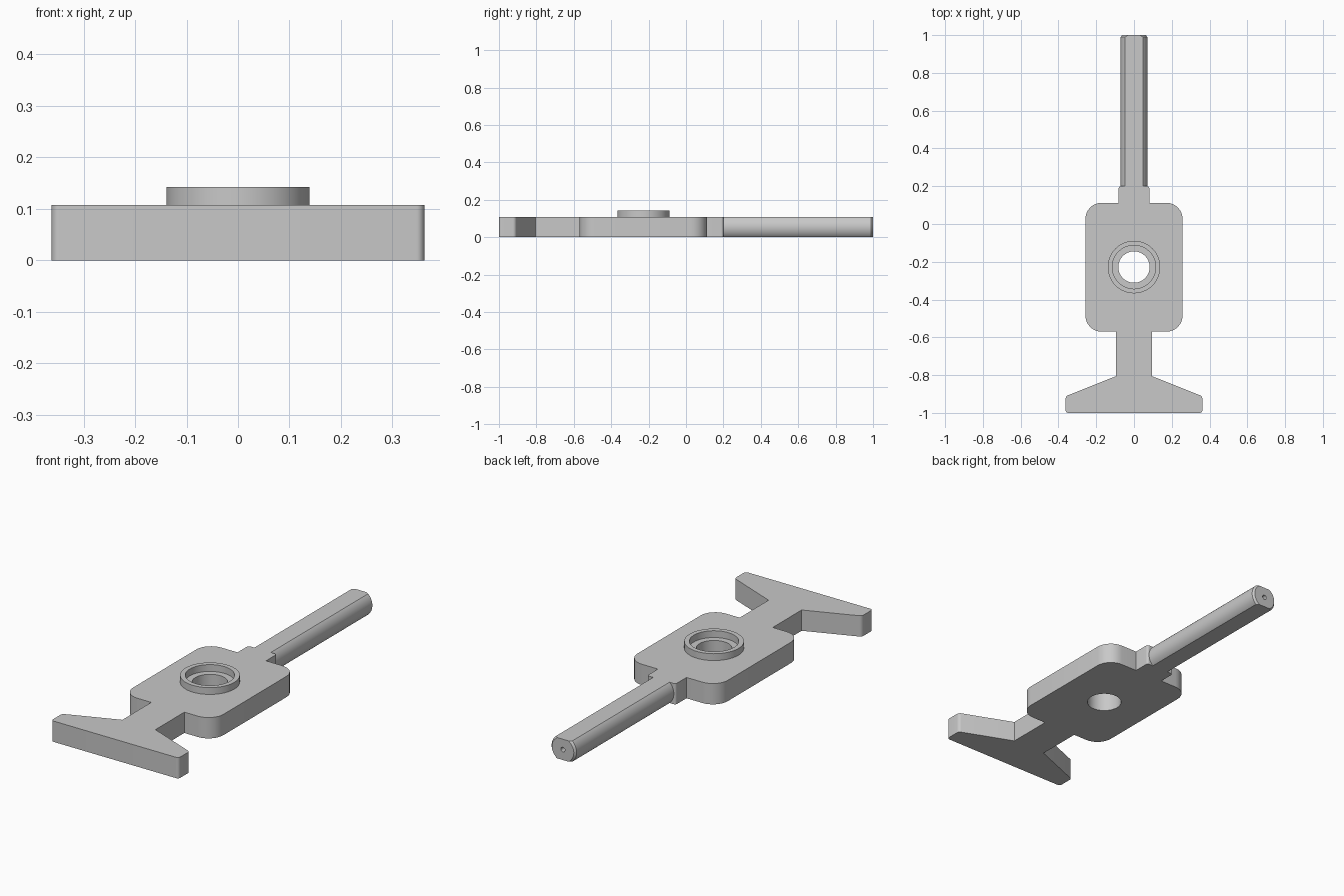
import bpy, bmesh, math
from mathutils import Vector, Matrix

cube = bpy.data.objects.get("Cube")
if cube:
    bpy.data.objects.remove(cube, do_unlink=True)

THICK = 0.107
HOLE_Y = -0.228

grey = bpy.data.materials.new("plain grey")
grey.use_nodes = True
colour = (0.58, 0.58, 0.58, 1)
grey.diffuse_color = colour
grey.node_tree.nodes["Principled BSDF"].inputs["Base Color"].default_value = colour


def make_object(name, bm):
    bmesh.ops.recalc_face_normals(bm, faces=bm.faces)
    mesh = bpy.data.meshes.new(name)
    bm.to_mesh(mesh)
    bm.free()
    mesh.materials.append(grey)
    obj = bpy.data.objects.new(name, mesh)
    bpy.context.collection.objects.link(obj)
    return obj


def activate(obj):
    bpy.ops.object.select_all(action='DESELECT')
    obj.select_set(True)
    bpy.context.view_layer.objects.active = obj


def smooth(obj):
    activate(obj)
    bpy.ops.object.shade_smooth_by_angle(angle=math.radians(30))


def rounded(corners, steps=8):
    """Replace each corner (x, y, radius) of a closed outline with an arc."""
    points = []
    for i, (x, y, r) in enumerate(corners):
        p = Vector((x, y))
        if r == 0:
            points.append(p)
            continue
        a = (Vector(corners[i - 1][:2]) - p).normalized()
        b = (Vector(corners[(i + 1) % len(corners)][:2]) - p).normalized()
        half = a.angle(b) / 2
        centre = p + (a + b).normalized() * r / math.sin(half)
        start = (p + a * r / math.tan(half) - centre).normalized()
        end = (p + b * r / math.tan(half) - centre).normalized()
        points += [centre + r * start.slerp(end, k / steps) for k in range(steps + 1)]
    return points


def lathe(name, profile, matrix, segments=64):
    """Spin a closed (radius, height) profile about z, then place it."""
    bm = bmesh.new()
    verts = [bm.verts.new((r, 0, h)) for r, h in profile]
    edges = [bm.edges.new((verts[i - 1], v)) for i, v in enumerate(verts)]
    bmesh.ops.spin(bm, geom=verts + edges, axis=(0, 0, 1), cent=(0, 0, 0),
                   angle=math.tau, steps=segments)
    bmesh.ops.remove_doubles(bm, verts=bm.verts, dist=1e-5)
    bm.transform(matrix)
    return make_object(name, bm)


def drill(obj, radius, length, matrix, segments):
    """Cut a round hole and discard the cutter."""
    bm = bmesh.new()
    bmesh.ops.create_cone(bm, cap_ends=True, segments=segments, radius1=radius,
                          radius2=radius, depth=length, matrix=matrix)
    cutter = make_object("hole_cutter", bm)
    cutter.hide_render = True
    mod = obj.modifiers.new("hole", 'BOOLEAN')
    mod.operation = 'DIFFERENCE'
    mod.solver = 'EXACT'
    mod.object = cutter
    activate(obj)
    bpy.ops.object.modifier_apply(modifier=mod.name)
    bpy.data.objects.remove(cutter, do_unlink=True)


# Flat body: flared foot, neck, rounded block and shoulder tab
half = [(0.362, -1, 0.015), (0.362, -0.912, 0.02), (0.094, -0.805, 0),
        (0.094, -0.57, 0), (0.257, -0.57, 0.085), (0.257, 0.112, 0.085),
        (0.081, 0.112, 0), (0.081, 0.2, 0.012)]
outline = rounded(half + [(-x, y, r) for x, y, r in reversed(half)])
bm = bmesh.new()
base = bm.faces.new([bm.verts.new((p.x, p.y, 0)) for p in outline])
top = bmesh.ops.extrude_face_region(bm, geom=[base])["geom"]
bmesh.ops.translate(bm, vec=(0, 0, THICK),
                    verts=[v for v in top if isinstance(v, bmesh.types.BMVert)])
body = make_object("body_plate", bm)
drill(body, 0.083, 1, Matrix.Translation((0, HOLE_Y, 0)), 64)
smooth(body)

# Raised collar around the hole
collar = lathe("collar", [(0.115, THICK), (0.139, THICK), (0.139, 0.142), (0.115, 0.142)],
               Matrix.Translation((0, HOLE_Y, 0)))
smooth(collar)

# Round rod with flats on top and bottom and a chamfered end
to_back = Matrix.Translation((0, 0, THICK / 2)) @ Matrix.Rotation(-math.pi / 2, 4, 'X')
rod = lathe("rod", [(0, 0.195), (0.071, 0.195), (0.071, 0.99), (0.062, 1), (0, 1)], to_back)
bm = bmesh.new()
bm.from_mesh(rod.data)
for height, side in ((0, -1), (THICK, 1)):
    bmesh.ops.bisect_plane(bm, geom=bm.verts[:] + bm.edges[:] + bm.faces[:],
                           plane_co=(0, 0, height), plane_no=(0, 0, side),
                           clear_outer=True)
    bmesh.ops.holes_fill(bm, edges=[e for e in bm.edges if e.is_boundary], sides=0)
bmesh.ops.recalc_face_normals(bm, faces=bm.faces)
bm.to_mesh(rod.data)
bm.free()

# Small centre hole in the rod end
drill(rod, 0.012, 0.08, Matrix.Translation((0, 1, THICK / 2)) @ Matrix.Rotation(math.pi / 2, 4, 'X'), 24)
smooth(rod)
